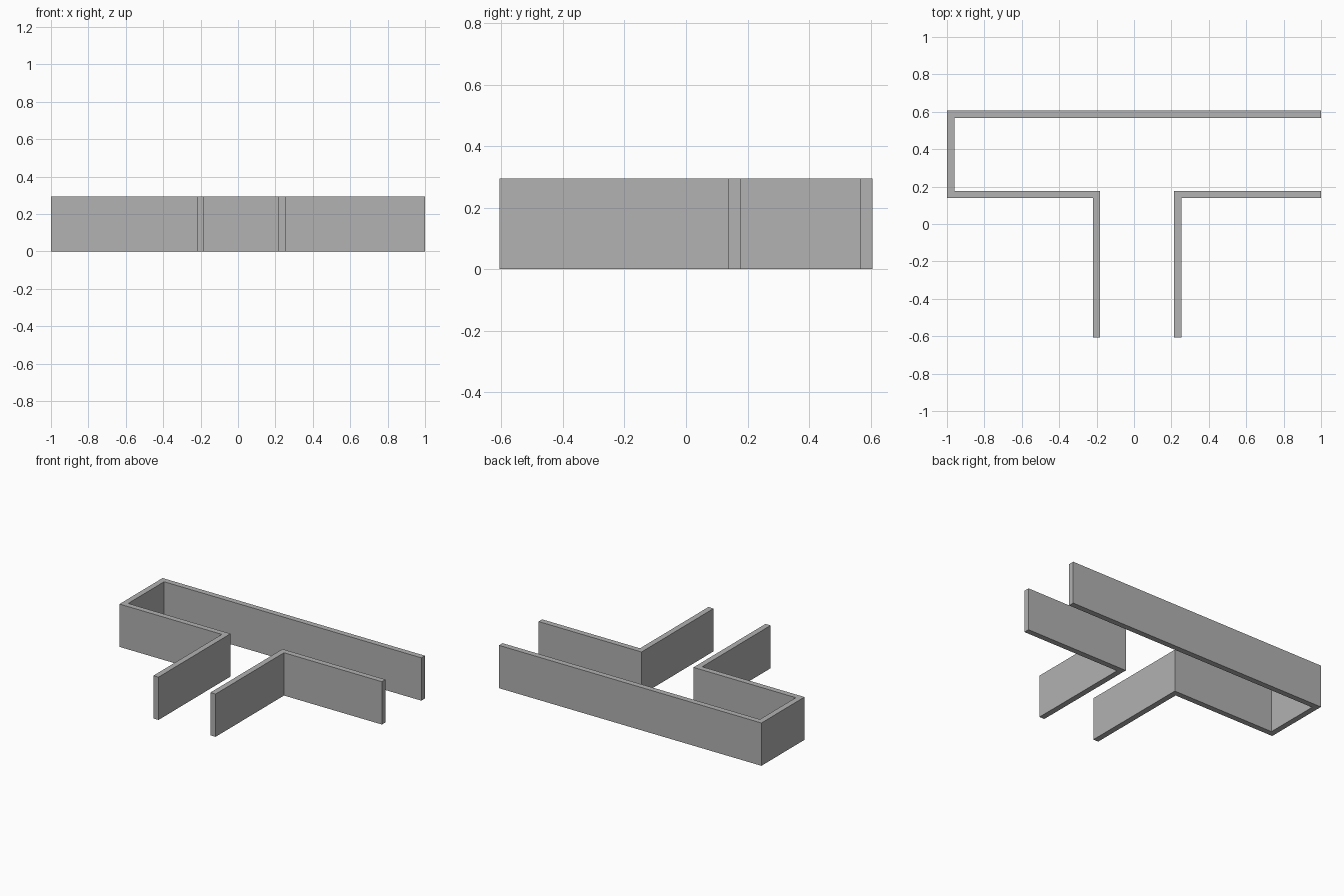
import bpy
import bmesh
from mathutils import Vector

if "Cube" in bpy.data.objects:
    bpy.data.objects.remove(bpy.data.objects["Cube"], do_unlink=True)

HEIGHT = 0.295
THICK = 0.039

# Single plain wall colour
grey = bpy.data.materials.new("wall_grey")
grey.use_nodes = True
colour = (0.445, 0.445, 0.445, 1.0)
grey.diffuse_color = colour
grey.node_tree.nodes["Principled BSDF"].inputs["Base Color"].default_value = colour


def offset_path(path, distance):
    """Shift an open path sideways, keeping mitred corners."""
    points = [Vector(p) for p in path]
    dirs = [(b - a).normalized() for a, b in zip(points, points[1:])]
    normals = [Vector((-d.y, d.x)) for d in dirs]
    shifted = []
    for i, p in enumerate(points):
        before = normals[max(i - 1, 0)]
        after = normals[min(i, len(normals) - 1)]
        shifted.append(p + (before + after) * distance / (1 + before.dot(after)))
    return shifted


def wall(name, path):
    """Raise a wall of even thickness to the left of a floor-plan path."""
    near, far = offset_path(path, 0), offset_path(path, THICK)
    bm = bmesh.new()
    a = [bm.verts.new((p.x, p.y, 0)) for p in near]
    b = [bm.verts.new((p.x, p.y, 0)) for p in far]
    floor = [bm.faces.new((a[i], a[i + 1], b[i + 1], b[i])) for i in range(len(a) - 1)]
    result = bmesh.ops.extrude_face_region(bm, geom=floor, use_keep_orig=True)
    top = [g for g in result["geom"] if isinstance(g, bmesh.types.BMVert)]
    bmesh.ops.translate(bm, verts=top, vec=(0, 0, HEIGHT))
    bmesh.ops.recalc_face_normals(bm, faces=bm.faces)
    mesh = bpy.data.meshes.new(name)
    bm.to_mesh(mesh)
    bm.free()
    mesh.materials.append(grey)
    obj = bpy.data.objects.new(name, mesh)
    bpy.context.collection.objects.link(obj)
    return obj


# Long wall: back run, closed end, then turning forward into the passage
wall("long_corridor_wall", [
    (1, 0.607), (-1, 0.607), (-1, 0.138), (-0.22, 0.138), (-0.22, -0.607)])

# Corner wall: other side of the passage, turning along the corridor
wall("corner_wall", [
    (0.254, -0.607), (0.254, 0.138), (1, 0.138)])
